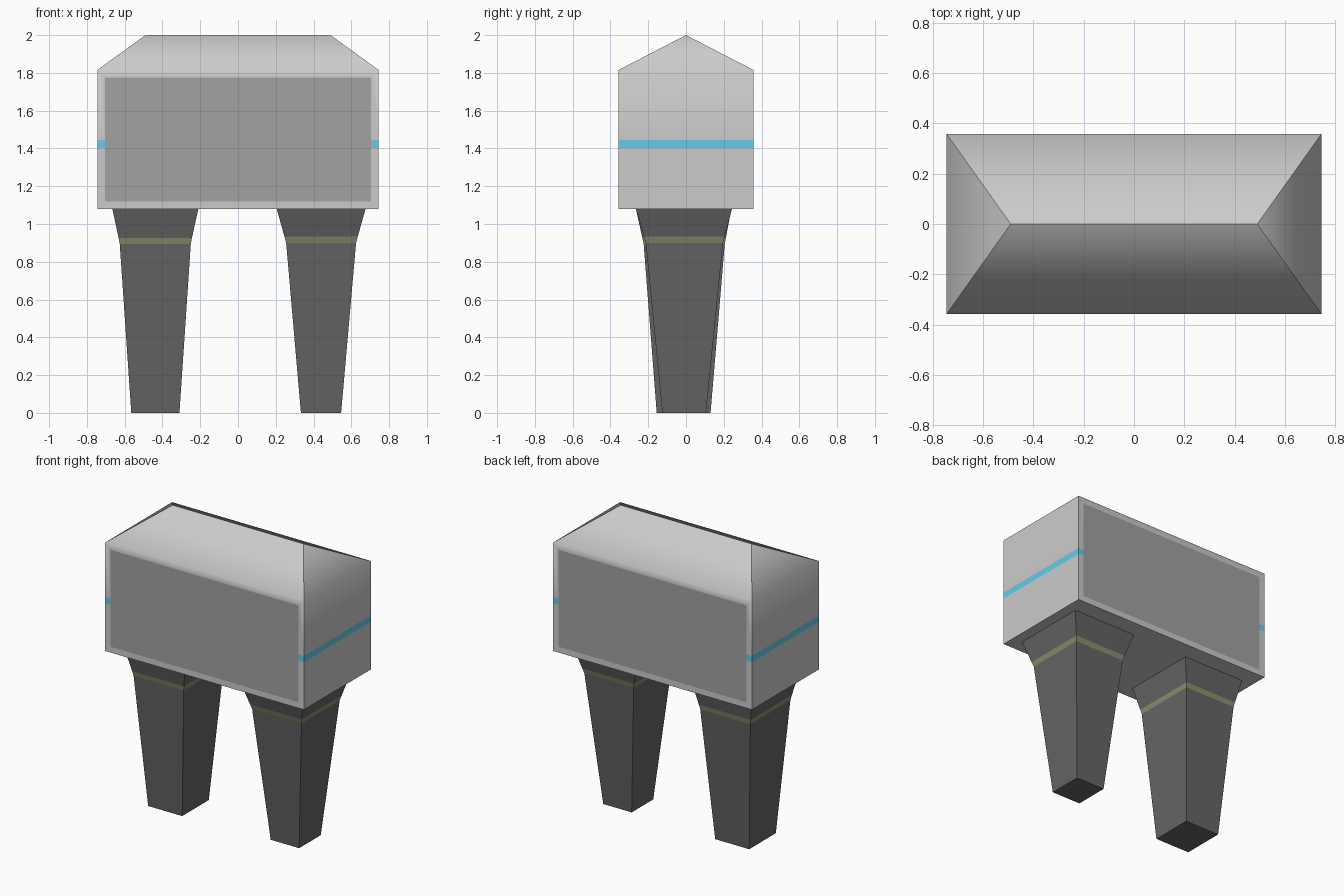
import bpy, bmesh, math

if "Cube" in bpy.data.objects:
    bpy.data.objects.remove(bpy.data.objects["Cube"])


def material(name, r, g, b):
    m = bpy.data.materials.new(name)
    m.diffuse_color = (r, g, b, 1)
    m.use_nodes = True
    m.node_tree.nodes["Principled BSDF"].inputs["Base Color"].default_value = m.diffuse_color
    return m


light = material("light_grey", 0.6, 0.6, 0.6)
panel = material("panel_grey", 0.36, 0.36, 0.36)
blue = material("blue_stripe", 0.13, 0.6, 0.8)
dark = material("dark_grey", 0.13, 0.13, 0.13)
olive = material("olive_band", 0.27, 0.27, 0.16)


def finish(name, bm, mats):
    bmesh.ops.recalc_face_normals(bm, faces=bm.faces)
    mesh = bpy.data.meshes.new(name)
    bm.to_mesh(mesh)
    bm.free()
    for m in mats:
        mesh.materials.append(m)
    obj = bpy.data.objects.new(name, mesh)
    bpy.context.collection.objects.link(obj)


# Housing: box whose top is drawn up into a hipped roof
W, D, Z0, EAVE, RIDGE = 0.745, 0.358, 1.08, 1.815, 2.0
bm = bmesh.new()
low = [bm.verts.new((sx * W, sy * D, Z0)) for sx, sy in ((-1, -1), (1, -1), (1, 1), (-1, 1))]
top = [bm.verts.new((v.co.x, v.co.y, EAVE)) for v in low]
left, right = (bm.verts.new((s * 0.49, 0, RIDGE)) for s in (-1, 1))
bm.faces.new(low)
walls = [bm.faces.new((low[i], low[(i + 1) % 4], top[(i + 1) % 4], top[i])) for i in range(4)]
for loop in ((top[0], top[1], right, left), (top[1], top[2], right),
             (top[2], top[3], left, right), (top[3], top[0], left)):
    bm.faces.new(loop)
bmesh.ops.recalc_face_normals(bm, faces=bm.faces)

# Dark panels on the front and back
for wall in (walls[0], walls[2]):
    bmesh.ops.inset_region(bm, faces=[wall], thickness=0.056)
    wall.material_index = 1

# Blue stripe round the walls, broken by the panels
S0, S1 = 1.403, 1.445
for z in (S0, S1):
    bmesh.ops.bisect_plane(bm, geom=bm.verts[:] + bm.edges[:] + bm.faces[:],
                           plane_co=(0, 0, z), plane_no=(0, 0, 1))
for f in bm.faces:
    if f.material_index == 0 and all(S0 - 1e-3 < v.co.z < S1 + 1e-3 for v in f.verts):
        f.material_index = 2
    f.smooth = True

# Only the eaves are shaded softly, every other corner stays crisp
for e in bm.edges:
    at_eave = all(abs(v.co.z - EAVE) < 1e-4 for v in e.verts)
    e.smooth = at_eave or e.calc_face_angle(0) < math.radians(30)
finish("housing", bm, [light, panel, blue])


# Legs: tapered square posts with a band below the flared top
def leg(name, sections):
    bm = bmesh.new()
    rings = [[bm.verts.new(p) for p in ((x0, y0, z), (x1, y0, z), (x1, y1, z), (x0, y1, z))]
             for x0, x1, y0, y1, z in sections]
    bm.faces.new(rings[0])
    bm.faces.new(rings[-1])
    for k, (a, b) in enumerate(zip(rings, rings[1:])):
        for i in range(4):
            j = (i + 1) % 4
            bm.faces.new((a[i], a[j], b[j], b[i])).material_index = int(k == 1)
    finish(name, bm, [dark, olive])


leg("left_leg", [(-0.565, -0.31, -0.155, 0.13, 0),
                 (-0.626, -0.25, -0.224, 0.205, 0.893),
                 (-0.632, -0.244, -0.231, 0.211, 0.925),
                 (-0.665, -0.21, -0.265, 0.24, Z0)])
leg("right_leg", [(0.333, 0.546, -0.125, 0.106, 0),
                  (0.255, 0.625, -0.213, 0.196, 0.9),
                  (0.246, 0.634, -0.223, 0.205, 0.933),
                  (0.205, 0.675, -0.265, 0.243, Z0)])
